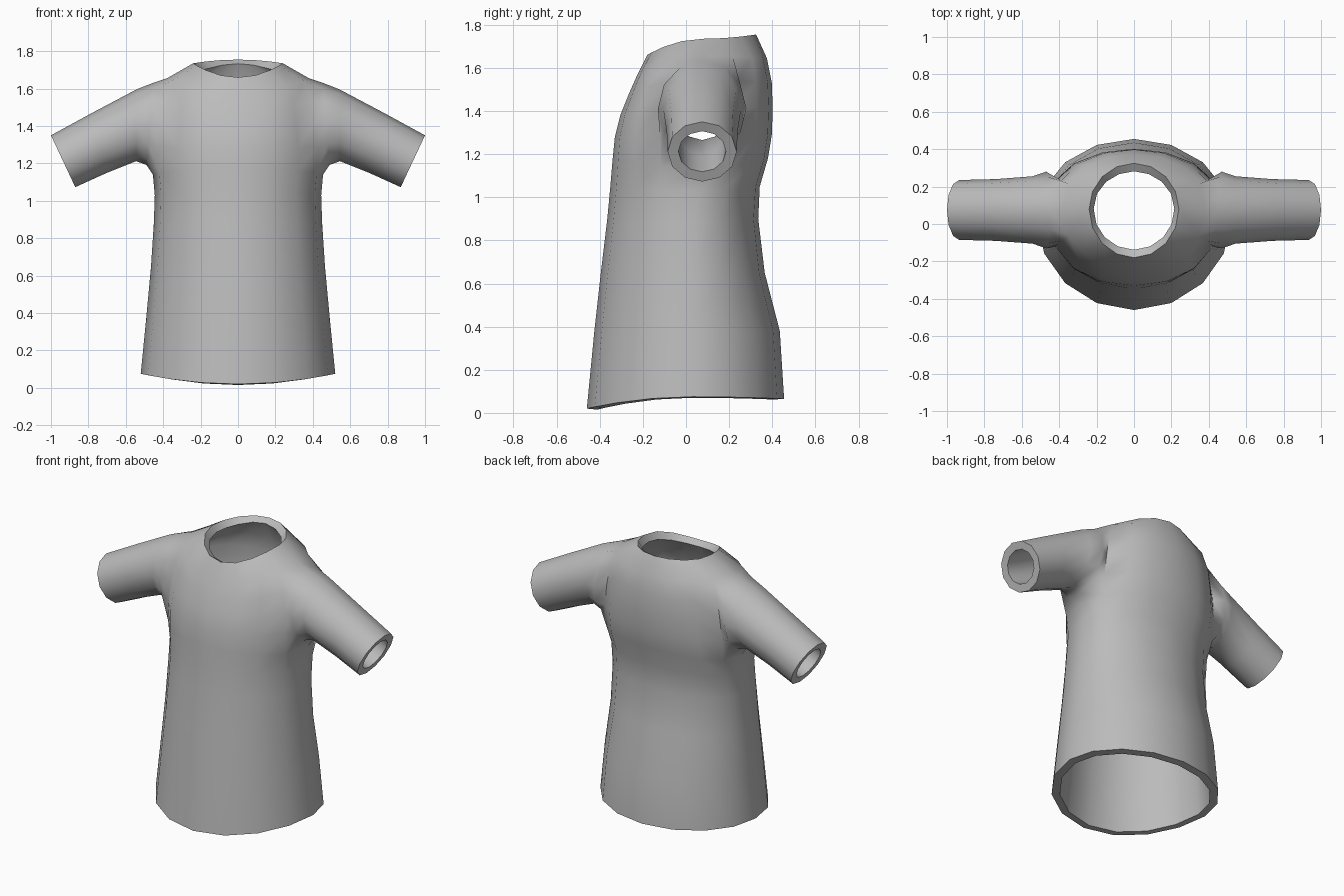
import bpy, bmesh, math

if "Cube" in bpy.data.objects:
    bpy.data.objects.remove(bpy.data.objects["Cube"])

# Fabric colour
fabric = bpy.data.materials.new("grey fabric")
fabric.use_nodes = True
grey = (0.5, 0.5, 0.5, 1)
fabric.diffuse_color = grey
fabric.node_tree.nodes["Principled BSDF"].inputs["Base Color"].default_value = grey

# Body rings: half width, y front / side / back, z front / side / back, squareness
BODY = [
    (0.52, -0.46, 0.03, 0.455, 0.02, 0.075, 0.065, 1.0),
    (0.49, -0.425, 0.03, 0.435, 0.38, 0.38, 0.38, 1.0),
    (0.465, -0.395, 0.03, 0.365, 0.65, 0.65, 0.65, 1.0),
    (0.45, -0.365, 0.04, 0.335, 0.90, 0.88, 0.90, 0.95),
    (0.445, -0.35, 0.06, 0.342, 1.06, 1.03, 1.05, 0.9),
    (0.455, -0.34, 0.075, 0.38, 1.18, 1.14, 1.18, 0.8),
]
CHEST = [
    (0.455, -0.33, 0.075, 0.398, 1.28, 1.29, 1.29, 0.75),
    (0.44, -0.305, 0.075, 0.402, 1.38, 1.42, 1.41, 0.75),
    (0.42, -0.265, 0.075, 0.398, 1.48, 1.54, 1.53, 0.75),
]
NECK = [
    (0.38, -0.225, 0.08, 0.375, 1.57, 1.655, 1.645, 0.8),
    (0.24, -0.18, 0.08, 0.325, 1.66, 1.735, 1.755, 1.0),
]
# Sleeve rings: upper point (x, z), lower point (x, z), half depth
SLEEVE = [
    ((0.45, 1.632), (0.49, 1.192), 0.205),
    ((0.54, 1.597), (0.545, 1.212), 0.18),
    ((0.78, 1.47), (0.70, 1.15), 0.165),
    ((1.0, 1.35), (0.87, 1.073), 0.16),
]

bm = bmesh.new()
SIDE = range(-4, 5)          # back centre, side seam, front centre


def body_ring(spec, skip_seam=False):
    hw, yf, yc, yb, zf, zs, zb, power = spec
    ring = {}
    for k in SIDE:
        if skip_seam and k == 0:
            continue
        a = k * math.pi / 8
        s = abs(math.sin(a))
        y_end, z_end = (yf, zf) if k > 0 else (yb, zb)
        x = 0 if abs(k) == 4 else hw * math.cos(a)
        ring[k] = bm.verts.new((x, yc + (y_end - yc) * s ** power,
                                zs + (z_end - zs) * s * s))
    return ring


def join(lower, upper):
    for k in range(-4, 4):
        if all(i in r for i in (k, k + 1) for r in (lower, upper)):
            bm.faces.new((lower[k + 1], lower[k], upper[k], upper[k + 1]))


# Body: full rings, chest rings open at the armhole, then shoulder and neck
body = [body_ring(s) for s in BODY]
chest = [body_ring(s, True) for s in CHEST]
neck = [body_ring(s) for s in NECK]
rings = body + chest + neck
for lower, upper in zip(rings, rings[1:]):
    join(lower, upper)

# Sleeve: start at the armhole edge, from the underarm round the front
arm, top = body[-1], neck[0]
loop = ([arm[0], arm[1]] + [r[1] for r in chest] + [top[1], top[0], top[-1]]
        + [r[-1] for r in reversed(chest)] + [arm[-1]])
for (tx, tz), (bx, bz), depth in SLEEVE:
    new = []
    for i in range(12):
        a = i * math.pi / 6
        up = (1 - math.cos(a)) / 2
        new.append(bm.verts.new((bx + (tx - bx) * up, 0.075 - depth * math.sin(a),
                                 bz + (tz - bz) * up)))
    for i in range(12):
        j = (i + 1) % 12
        bm.faces.new((loop[i], loop[j], new[j], new[i]))
    loop = new

bmesh.ops.recalc_face_normals(bm, faces=bm.faces)
probe = min(bm.faces, key=lambda f: f.calc_center_median().z + f.calc_center_median().y)
if probe.normal.y > 0:
    bmesh.ops.reverse_faces(bm, faces=bm.faces)

mesh = bpy.data.meshes.new("shirt")
bm.to_mesh(mesh)
bm.free()
mesh.materials.append(fabric)
shirt = bpy.data.objects.new("shirt", mesh)
bpy.context.collection.objects.link(shirt)

# Mirror the half, then give the cloth its thickness
shirt.modifiers.new("mirror", "MIRROR").use_clip = True
cloth = shirt.modifiers.new("cloth", "SOLIDIFY")
cloth.thickness = 0.048
cloth.offset = -1
cloth.use_even_offset = True

bpy.ops.object.select_all(action="DESELECT")
shirt.select_set(True)
bpy.context.view_layer.objects.active = shirt
for name in ("mirror", "cloth"):
    bpy.ops.object.modifier_apply(modifier=name)
bpy.ops.object.shade_smooth_by_angle(angle=math.radians(60))
